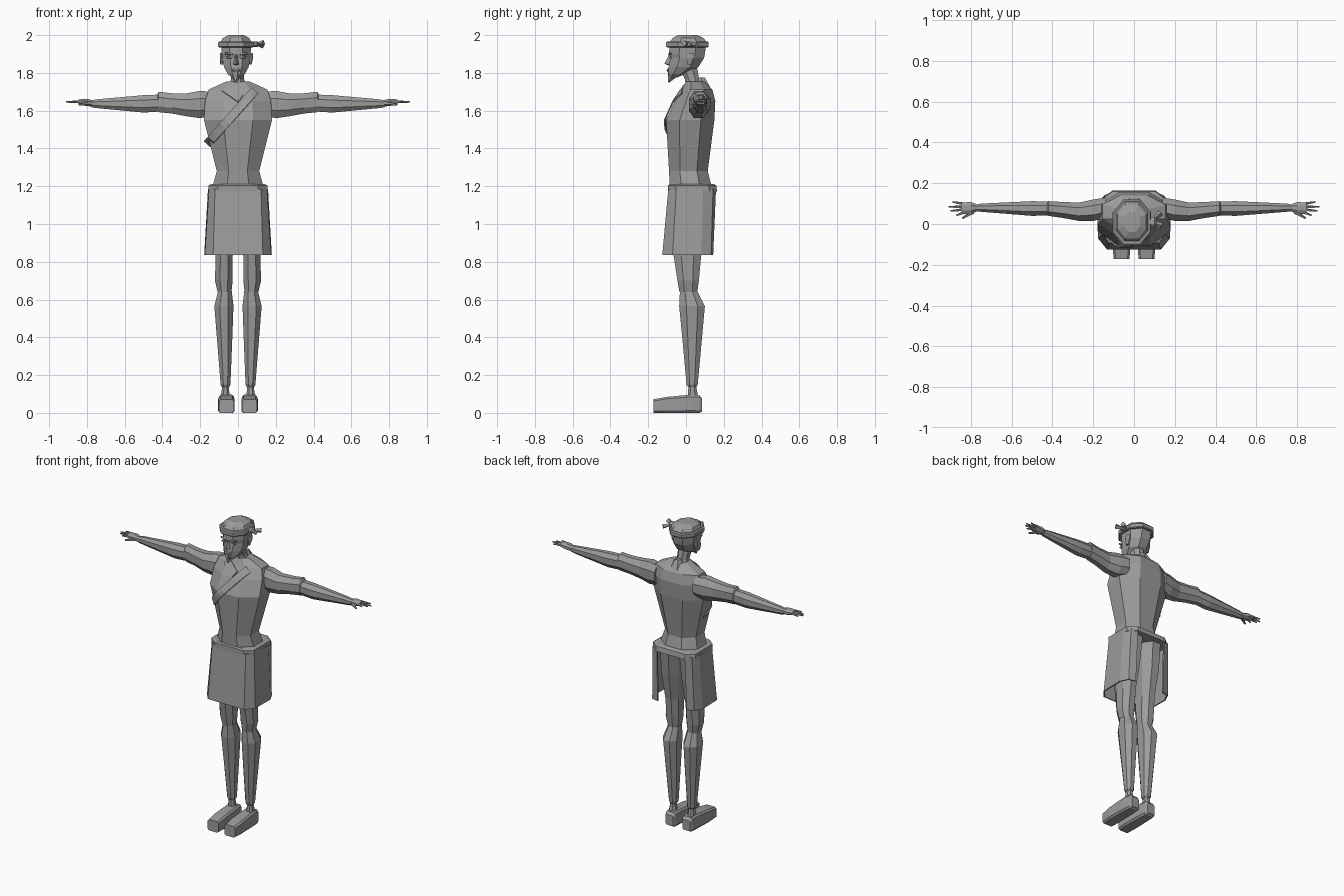
import bpy, bmesh, math
from mathutils import Vector
from mathutils.bvhtree import BVHTree

grey = bpy.data.materials.new("plain grey")
grey.diffuse_color = (0.33, 0.33, 0.33, 1)


def make(name, verts, faces, fix=True):
    me = bpy.data.meshes.new(name)
    bm = bmesh.new()
    vs = [bm.verts.new(v) for v in verts]
    for f in faces:
        bm.faces.new([vs[i] for i in f])
    if fix:
        bmesh.ops.recalc_face_normals(bm, faces=bm.faces)
    bm.to_mesh(me)
    bm.free()
    me.materials.append(grey)
    ob = bpy.data.objects.new(name, me)
    bpy.context.collection.objects.link(ob)
    return ob


def octagon(a0, a1, b0, b1, c=0.28):
    """Chamfered rectangle as eight 2D points."""
    da, db = (a1 - a0) * c, (b1 - b0) * c
    return [(a0 + da, b0), (a1 - da, b0), (a1, b0 + db), (a1, b1 - db),
            (a1 - da, b1), (a0 + da, b1), (a0, b1 - db), (a0, b0 + db)]


def loft(name, axis, rows, c=0.28, mirror=False):
    """Rows are (t, a0, a1, b0, b1): x,y bounds along z, or y,z bounds along x."""
    verts, faces, n = [], [], 8
    for t, a0, a1, b0, b1 in rows:
        for a, b in octagon(a0, a1, b0, b1, c):
            verts.append({'z': (a, b, t), 'x': (t, a, b), 'y': (a, t, b)}[axis])
    for r in range(len(rows) - 1):
        for i in range(n):
            j = (i + 1) % n
            faces.append((r * n + i, r * n + j, r * n + n + j, r * n + n + i))
    faces += [tuple(range(n)), tuple(range((len(rows) - 1) * n, len(rows) * n))]
    if mirror:
        make("left_" + name, verts, faces)
        return make("right_" + name, [(-x, y, z) for x, y, z in verts], faces)
    return make(name, verts, faces)


def rod(name, p, q, r0, r1, mirror=False, n=5):
    """Tapered stick between two points."""
    p, q = Vector(p), Vector(q)
    rot = (q - p).to_track_quat('Z', 'Y')
    verts = []
    for o, r in ((p, r0), (q, r1)):
        for i in range(n):
            a = math.tau * i / n
            verts.append(o + rot @ Vector((r * math.cos(a), r * math.sin(a), 0)))
    faces = [(i, (i + 1) % n, n + (i + 1) % n, n + i) for i in range(n)]
    faces += [tuple(range(n)), tuple(range(n, 2 * n))]
    make(name, verts, faces)
    if mirror:
        make(name + "_mirrored", [(-v.x, v.y, v.z) for v in verts], faces)


# Torso
torso = loft("torso", 'z', [
    (1.18, -.14, .14, -.085, .14), (1.28, -.112, .112, -.09, .115),
    (1.55, -.18, .18, -.105, .15), (1.65, -.175, .175, -.06, .155),
    (1.712, -.155, .155, -.02, .14), (1.755, -.06, .06, .0, .095)])

# Crossed lapels laid on the chest
tree = BVHTree.FromPolygons([v.co for v in torso.data.vertices],
                            [p.vertices[:] for p in torso.data.polygons])


def lapel(name, start, end, width, lift):
    s, e = Vector(start), Vector(end)
    side = Vector((-(e - s).y, (e - s).x)).normalized() * width
    verts, steps = [], 12
    for k in range(steps + 1):
        for w in (0, .5, 1):
            p = s.lerp(e, k / steps) + side * w
            hit = tree.ray_cast(Vector((p.x, -1, p.y)), Vector((0, 1, 0)))[0]
            y = hit.y if hit else 0.04
            verts.append((p.x, y - lift, p.y))
    faces = [(k * 3 + j, k * 3 + j + 1, k * 3 + j + 4, k * 3 + j + 3)
             for k in range(steps) for j in (0, 1)]
    ob = make(name, verts, faces, False)
    sol = ob.modifiers.new("thickness", 'SOLIDIFY')
    sol.thickness, sol.offset = 0.008, 0


lapel("under_lapel", (.0, 1.645), (-.085, 1.705), -.045, .003)
lapel("over_lapel", (-.145, 1.41), (.105, 1.69), .045, .008)

# Belt and open-backed skirt
loft("belt", 'z', [(1.172, -.155, .155, -.095, .165), (1.205, -.155, .155, -.095, .16),
                   (1.212, -.14, .14, -.085, .145)], .16)
top = [(-.1, .155), (-.14, .14), (-.155, .09), (-.15, -.05), (-.12, -.09)]
low = [(-.105, .14), (-.15, .13), (-.175, .08), (-.172, -.07), (-.13, -.122)]
top += [(-x, y) for x, y in reversed(top)]
low += [(-x, y) for x, y in reversed(low)]
n = len(top)
skirt = make("skirt", [(x, y, 1.185) for x, y in top] + [(x, y, .835) for x, y in low],
             [(i, i + 1, n + i + 1, n + i) for i in range(n - 1)], False)
sol = skirt.modifiers.new("thickness", 'SOLIDIFY')
sol.thickness, sol.offset = 0.008, 0

# Legs and feet
loft("thigh", 'z', [(1.185, .003, .135, -.07, .13), (1.0, .012, .135, -.075, .11),
                    (.83, .028, .118, -.065, .08), (.7, .028, .122, -.045, .068),
                    (.64, .035, .108, -.035, .06)], mirror=True)
loft("shin", 'z', [(.645, .033, .105, -.032, .06), (.565, .024, .125, -.036, .1),
                   (.4, .03, .112, -.02, .085), (.15, .04, .092, .003, .062),
                   (.138, .046, .086, .01, .055)], mirror=True)
loft("ankle", 'z', [(.15, .05, .082, .014, .052), (.08, .043, .092, .008, .065)], mirror=True)
loft("foot", 'y', [(-.172, .022, .1, 0, .072), (-.1, .018, .105, 0, .085),
                   (.03, .022, .1, 0, .097), (.072, .026, .096, 0, .092),
                   (.086, .034, .088, .008, .075)], .12, mirror=True)

# Arms and hands
loft("upper_arm", 'x', [(.14, .03, .13, 1.575, 1.7), (.2, .015, .12, 1.56, 1.705),
                        (.27, .015, .105, 1.57, 1.692), (.35, .03, .108, 1.585, 1.692),
                        (.42, .04, .112, 1.592, 1.7), (.43, .05, .1, 1.605, 1.68)], mirror=True)
loft("forearm", 'x', [(.42, .042, .11, 1.595, 1.685), (.5, .04, .112, 1.59, 1.682),
                      (.75, .06, .1, 1.614, 1.66), (.775, .062, .095, 1.618, 1.655)], mirror=True)
loft("palm", 'x', [(.765, .064, .094, 1.622, 1.655), (.8, .05, .108, 1.624, 1.662),
                   (.845, .05, .105, 1.634, 1.66)], mirror=True)
for i, (y0, y1, x1) in enumerate([(.056, .042, .872), (.07, .064, .9),
                                  (.084, .084, .91), (.098, .108, .89)]):
    rod(f"finger_{i + 1}", (.835, y0, 1.648), (x1, y1, 1.646), .008, .004, True)
rod("thumb", (.79, .058, 1.64), (.842, .028, 1.632), .011, .005, True)

# Neck and collar
loft("neck", 'z', [(1.7, -.055, .055, .0, .1), (1.765, -.037, .033, -.005, .07),
                   (1.85, -.045, .03, -.045, .055)])
rod("back_collar", (0, .085, 1.72), (0, .08, 1.775), .05, .022, n=6)

# Head and face
loft("head", 'z', [(1.775, -.032, .016, -.09, -.05), (1.795, -.055, .037, -.094, .0),
                   (1.83, -.074, .056, -.092, .065), (1.88, -.084, .066, -.083, .096),
                   (1.9, -.086, .067, -.09, .1), (1.965, -.09, .07, -.085, .108),
                   (1.985, -.08, .06, -.07, .092), (2.0, -.05, .03, -.04, .06)])
make("nose", [(-.01, -.086, 1.905), (-.027, -.085, 1.845), (.007, -.085, 1.845),
              (-.01, -.115, 1.848), (-.01, -.085, 1.838)],
     [(0, 1, 3), (0, 3, 2), (1, 4, 3), (4, 2, 3), (0, 2, 4, 1)])
loft("lips", 'z', [(1.806, -.026, .006, -.098, -.085), (1.814, -.032, .012, -.102, -.085),
                   (1.822, -.024, .004, -.098, -.085)])
rod("beard", (-.01, -.07, 1.795), (-.01, -.092, 1.75), .03, .004)
for side in (-1, 1):
    tag = "left" if side > 0 else "right"
    x = -.01 + side * .035
    rod(tag + "_brow", (x - side * .018, -.088, 1.9), (x + side * .022, -.08, 1.902), .007, .005)
    rod(tag + "_eye", (x - .012, -.083, 1.882), (x + .012, -.083, 1.882), .007, .007)
    ex = -.01 + side * .076
    loft(tag + "_ear", 'z', [(1.845, ex - .008, ex + .006, .008, .03),
                             (1.88, ex - .008, ex + .014, .005, .045),
                             (1.905, ex - .008, ex + .012, .01, .045)])

# Headband with its side knot
loft("headband", 'z', [(1.935, -.1, .08, -.1, .115), (1.94, -.105, .084, -.106, .12),
                       (1.96, -.105, .084, -.106, .12), (1.966, -.098, .078, -.098, .114)])
loft("knot", 'x', [(.075, -.01, .03, 1.938, 1.964), (.1, -.015, .035, 1.936, 1.968),
                   (.108, -.005, .025, 1.942, 1.962)])
rod("band_tail_front", (.095, .01, 1.952), (.135, -.01, 1.957), .006, .017, n=4)
rod("band_tail_back", (.095, .02, 1.952), (.13, .055, 1.945), .006, .016, n=4)
